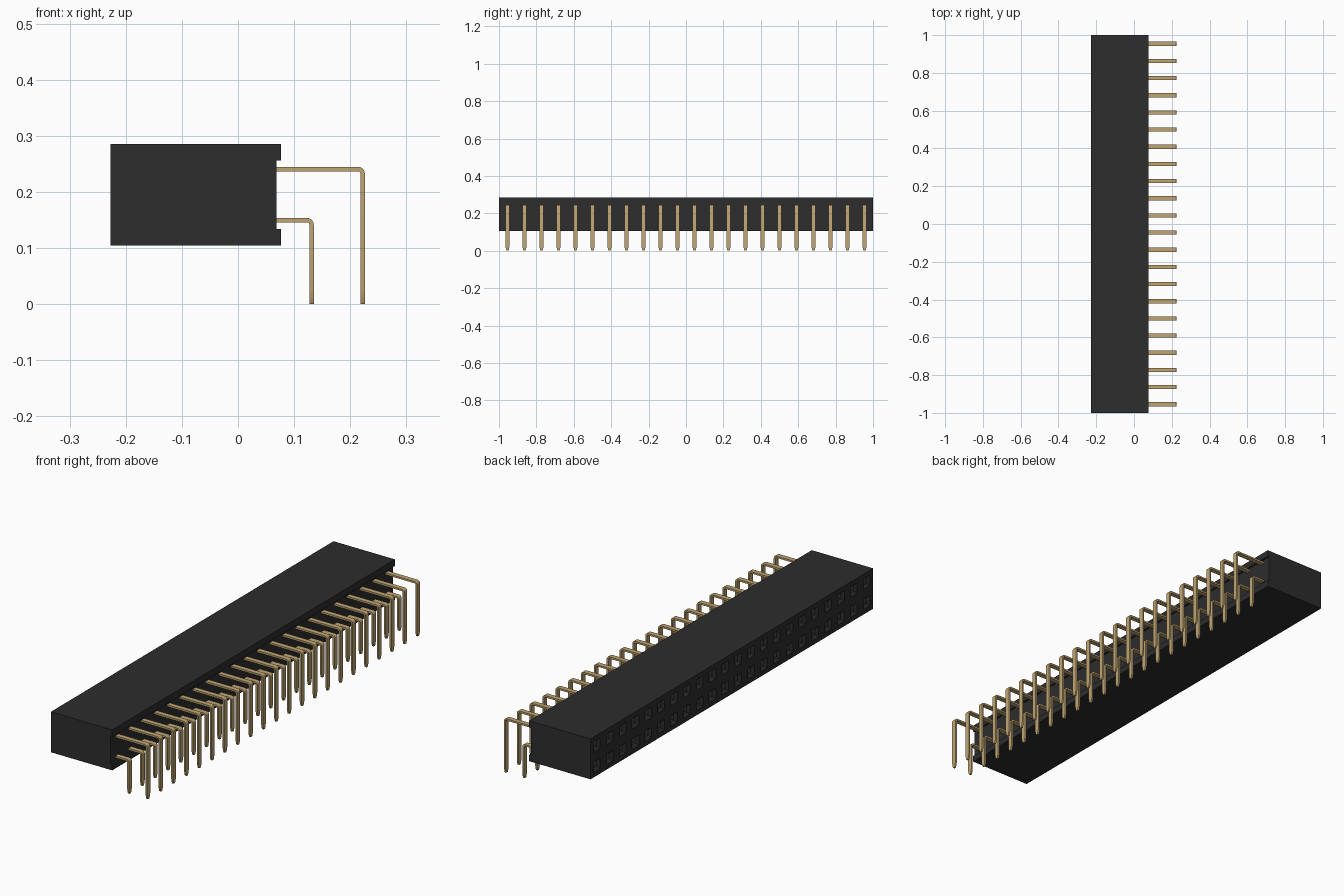
import bpy, bmesh, math
from mathutils import Vector

if "Cube" in bpy.data.objects:
    bpy.data.objects.remove(bpy.data.objects["Cube"])

COUNT = 22                       # contacts per row
PITCH = 2.0 / COUNT
X0, X1, X_REC = -0.227, 0.077, 0.069
Z0, Z1 = 0.105, 0.286
ZC = (Z0 + Z1) / 2


def material(name, rgb, rough, metal=0.0):
    m = bpy.data.materials.new(name)
    m.use_nodes = True
    m.diffuse_color = (*rgb, 1)
    b = m.node_tree.nodes["Principled BSDF"]
    b.inputs["Base Color"].default_value = (*rgb, 1)
    b.inputs["Roughness"].default_value = rough
    b.inputs["Metallic"].default_value = metal
    return m


black = material("black_plastic", (0.026, 0.026, 0.026), 0.6)
gold = material("gold_metal", (0.53, 0.38, 0.17), 0.4)


def to_object(name, bm, mat):
    bmesh.ops.recalc_face_normals(bm, faces=bm.faces)
    me = bpy.data.meshes.new(name)
    bm.to_mesh(me)
    bm.free()
    me.materials.append(mat)
    ob = bpy.data.objects.new(name, me)
    bpy.context.collection.objects.link(ob)
    return ob


# Housing: channelled profile extruded along y
bm = bmesh.new()
profile = [(X0, Z0), (X1, Z0), (X1, 0.134), (X_REC, 0.134),
           (X_REC, 0.256), (X1, 0.256), (X1, Z1), (X0, Z1)]
cap = bm.faces.new([bm.verts.new((x, -1, z)) for x, z in profile])
ext = bmesh.ops.extrude_face_region(bm, geom=[cap], use_keep_orig=True)
bmesh.ops.translate(bm, vec=(0, 2, 0),
                    verts=[v for v in ext["geom"] if isinstance(v, bmesh.types.BMVert)])

# Replace the mating side with a grid of cells, one per socket
side = [f for f in bm.faces if all(abs(v.co.x - X0) < 1e-5 for v in f.verts)]
bmesh.ops.delete(bm, geom=side, context='FACES_ONLY')
rows = [Z0, ZC, Z1]
grid = [[bm.verts.new((X0, -1 + i * PITCH, z)) for z in rows] for i in range(COUNT + 1)]
cells = [bm.faces.new((grid[i][j], grid[i][j + 1], grid[i + 1][j + 1], grid[i + 1][j]))
         for i in range(COUNT) for j in range(2)]
bmesh.ops.remove_doubles(bm, verts=bm.verts, dist=1e-5)
cells = [f for f in bm.faces if all(abs(v.co.x - X0) < 1e-5 for v in f.verts)]
bm.normal_update()

# Rim, funnel lead-in and straight hole of each socket
for thickness, depth in ((0.022, 0), (0.010, 0.012), (0.0001, 0.12)):
    bmesh.ops.inset_individual(bm, faces=cells, thickness=thickness, use_even_offset=True)
    for v in {v for f in cells for v in f.verts}:
        v.co.x += depth
to_object("socket_housing", bm, black)


# Bent flat pins: rectangular section swept along an L path, tapered at the tip
def pin_row(name, x, z, radius=0.008, half_t=0.004, half_w=0.011):
    stations = [((0.05, z), 0.0, 1.0)]
    for k in range(5):
        a = k / 4 * math.pi / 2
        stations.append(((x - radius + radius * math.sin(a),
                          z - radius + radius * math.cos(a)), a, 1.0))
    stations += [((x, 0.022), math.pi / 2, 1.0), ((x, 0.004), math.pi / 2, 0.6),
                 ((x, 0.0), math.pi / 2, 0.4)]
    bm = bmesh.new()
    rings = []
    for (px, pz), a, s in stations:
        n = Vector((math.sin(a), 0, math.cos(a))) * half_t
        w = Vector((0, half_w * s, 0))
        c = Vector((px, -1 + PITCH / 2, pz))
        rings.append([bm.verts.new(p) for p in (c + n + w, c + n - w, c - n - w, c - n + w)])
    for r0, r1 in zip(rings, rings[1:]):
        for i in range(4):
            j = (i + 1) % 4
            bm.faces.new((r0[i], r0[j], r1[j], r1[i]))
    bm.faces.new(rings[0])
    bm.faces.new(rings[-1])
    ob = to_object(name, bm, gold)
    bpy.ops.object.select_all(action='DESELECT')
    ob.select_set(True)
    bpy.context.view_layer.objects.active = ob
    bpy.ops.object.shade_smooth_by_angle(angle=math.radians(30))
    arr = ob.modifiers.new("row", 'ARRAY')
    arr.count = COUNT
    arr.use_relative_offset = False
    arr.use_constant_offset = True
    arr.constant_offset_displace = (0, PITCH, 0)


pin_row("upper_pins", 0.222, 0.241)
pin_row("lower_pins", 0.131, 0.150)
